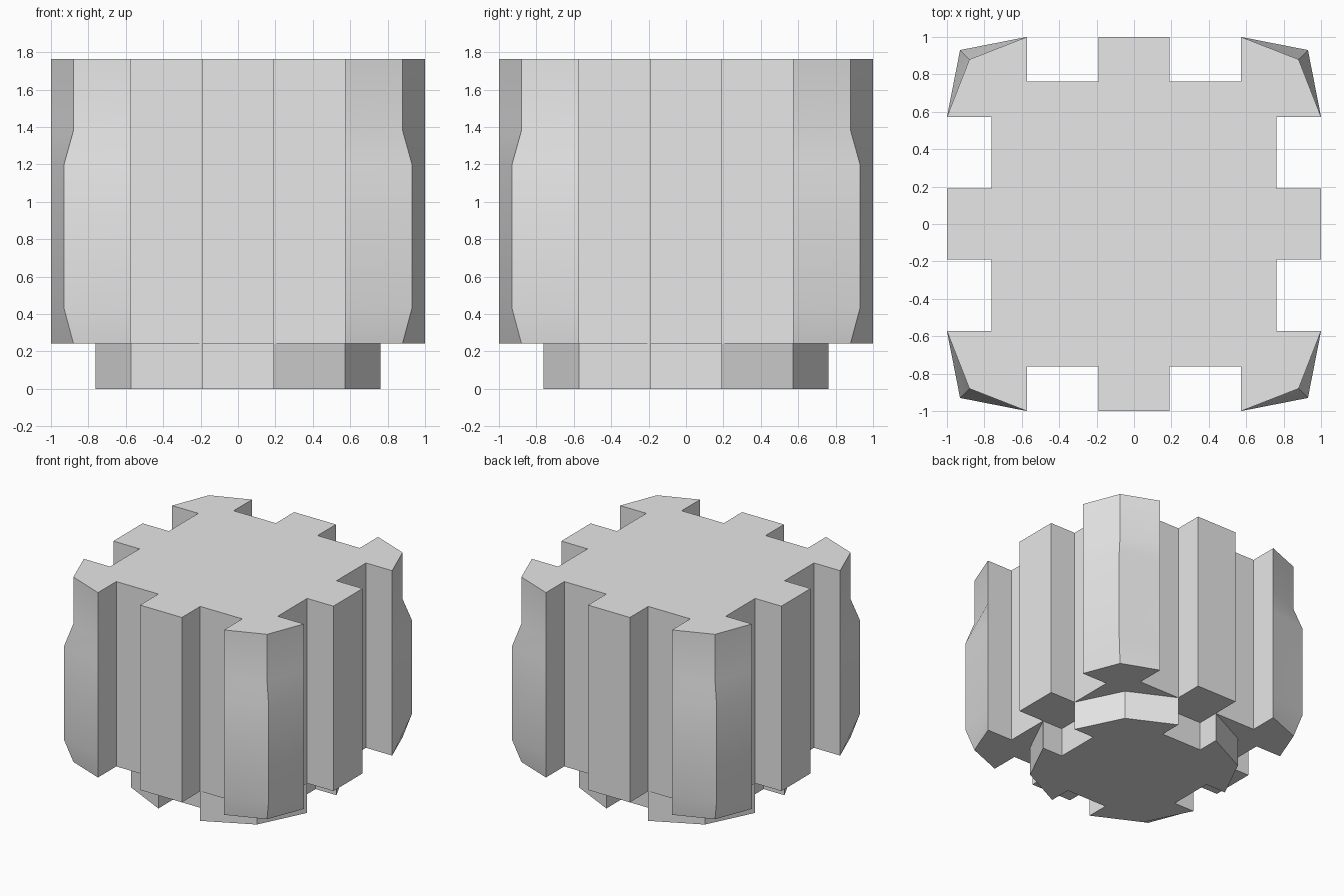
import bpy
import bmesh
import math

if "Cube" in bpy.data.objects:
    bpy.data.objects.remove(bpy.data.objects["Cube"], do_unlink=True)

grey = bpy.data.materials.new("light grey")
grey.use_nodes = True
grey.diffuse_color = (0.8, 0.8, 0.8, 1)
grey.node_tree.nodes["Principled BSDF"].inputs["Base Color"].default_value = (0.8, 0.8, 0.8, 1)


def four_way(points):
    """Repeat one quarter of an outline by quarter turns."""
    ring = []
    for _ in range(4):
        ring += points
        points = [(-y, x) for x, y in points]
    return ring


def loft(name, levels):
    """Join outlines stacked at rising heights into a closed solid."""
    bm = bmesh.new()
    rings = [[bm.verts.new((x, y, z)) for x, y in outline] for z, outline in levels]
    for low, high in zip(rings, rings[1:]):
        for i in range(len(low)):
            j = (i + 1) % len(low)
            bm.faces.new((low[i], low[j], high[j], high[i]))
    bm.faces.new(rings[0][::-1])
    bm.faces.new(rings[-1])
    bmesh.ops.recalc_face_normals(bm, faces=bm.faces)
    mesh = bpy.data.meshes.new(name)
    bm.to_mesh(mesh)
    bm.free()
    mesh.materials.append(grey)
    obj = bpy.data.objects.new(name, mesh)
    bpy.context.collection.objects.link(obj)
    bpy.ops.object.select_all(action="DESELECT")
    obj.select_set(True)
    bpy.context.view_layer.objects.active = obj
    bpy.ops.object.shade_smooth_by_angle(angle=math.radians(30))
    return obj


TOOTH, GAP, ROOT, STEP = 0.19, 0.573, 0.762, 0.243


def body_outline(corner):
    # Middle tooth, gap, then the pointed corner tooth and the next gap
    return four_way([(1, -TOOTH), (1, TOOTH), (ROOT, TOOTH), (ROOT, GAP),
                     (1, GAP), (corner, corner), (GAP, 1),
                     (GAP, ROOT), (TOOTH, ROOT)])


# Toothed body whose corner ridges bulge outwards
profile = [(STEP, 0.88), (0.43, 0.93), (1.2, 0.93), (1.38, 0.88), (1.762, 0.88)]
loft("toothed_body", [(z, body_outline(c)) for z, c in profile])

# Notched foot under the body
foot = four_way([(GAP, -TOOTH), (GAP, TOOTH), (ROOT, TOOTH), (GAP, GAP), (TOOTH, ROOT)])
loft("notched_foot", [(0, foot), (STEP, foot)])
